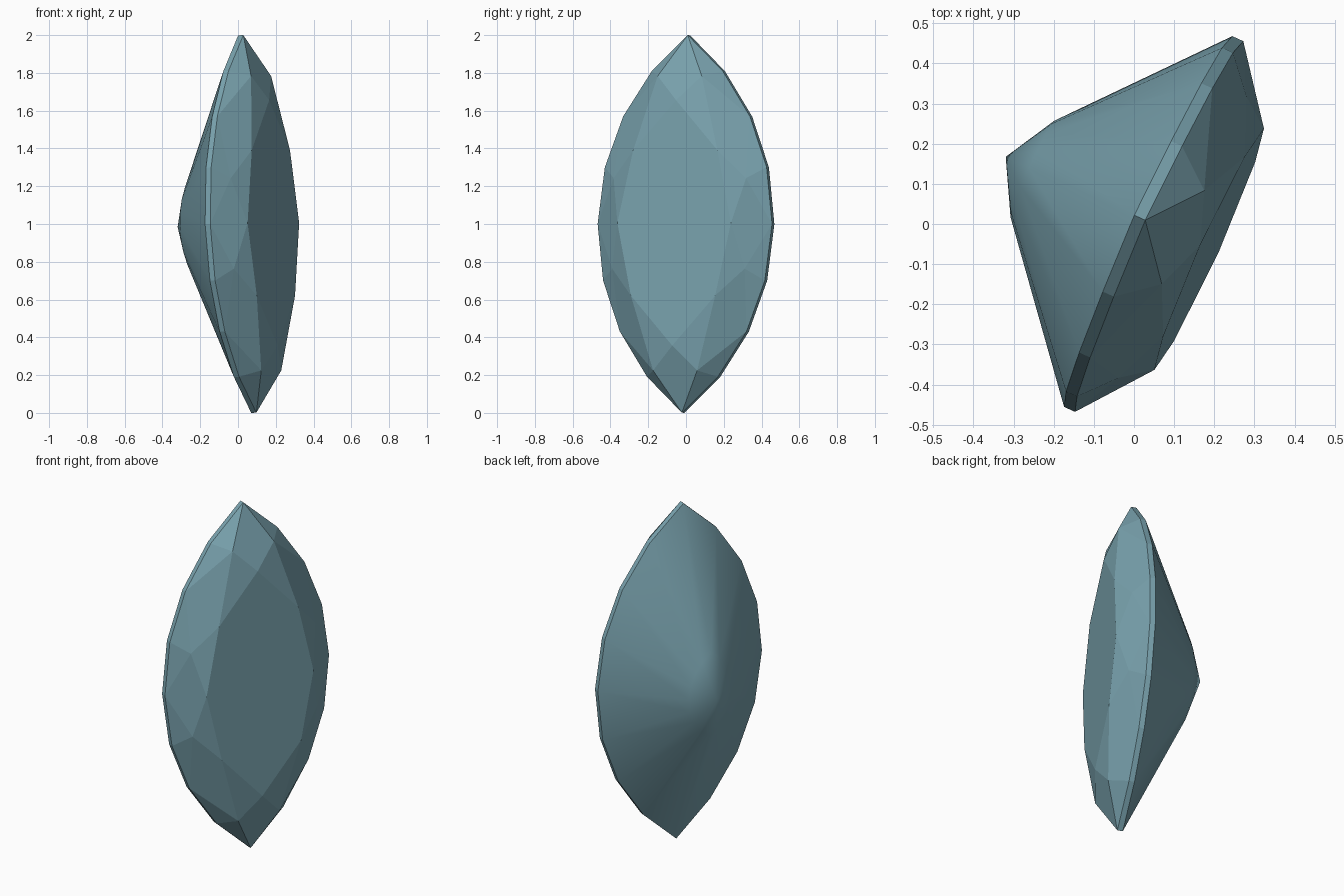
import bpy, bmesh, math
from mathutils import Matrix, Vector

if "Cube" in bpy.data.objects:
    bpy.data.objects.remove(bpy.data.objects["Cube"])

# Marquise gem in local space: u = width, v = length, h = height above the girdle
HALF_W, GIRDLE, TABLE_H = 0.507, 0.015, 0.152
R = (1 + HALF_W ** 2) / (2 * HALF_W)          # radius of each outline arc


def half_width(v):
    return max(0.0, HALF_W - R + math.sqrt(R * R - v * v))


def around(quarter):
    """Mirror a quarter profile (tip to side, as u, v) into a full loop."""
    right = quarter + [(u, -v) for u, v in reversed(quarter) if v > 0]
    return right + [(-u, v) for u, v in reversed(right) if u > 0]


bm = bmesh.new()


def ring(points, h):
    return [bm.verts.new((u, v, h)) for u, v in points]


outline = around([(half_width(v), v) for v in (1, 0.81, 0.57, 0.3, 0)])
upper = ring(outline, GIRDLE)
lower = ring(outline, -GIRDLE)

# Table corners and the star points between them
table = ring(around([(0, 0.65), (0.245, 0.385), (0.33, 0)]), TABLE_H)
stars = [bm.verts.new((u, v, h)) for u, v, h in
         [(0.128, 0.78, 0.11), (0.385, 0.24, 0.088),
          (0.385, -0.24, 0.088), (0.128, -0.78, 0.11),
          (-0.128, -0.78, 0.11), (-0.385, -0.24, 0.088),
          (-0.385, 0.24, 0.088), (-0.128, 0.78, 0.11)]]

# Crown: table, star facets, kites and upper girdle facets
bm.faces.new(table)
for i in range(8):
    g = 2 * i
    bm.faces.new((table[i], stars[i], table[(i + 1) % 8]))
    bm.faces.new((table[i], stars[i - 1], upper[g], stars[i]))
    bm.faces.new((stars[i], upper[g], upper[g + 1]))
    bm.faces.new((stars[i], upper[g + 1], upper[(g + 2) % 16]))

# Girdle band and smooth pavilion down to the culet
inner = ring([(u * 0.26, v * 0.25) for u, v in outline], -0.332)
culet = bm.verts.new((0, 0, -0.405))
for i in range(16):
    j = (i + 1) % 16
    bm.faces.new((upper[i], upper[j], lower[j], lower[i]))
    for f in (bm.faces.new((lower[i], lower[j], inner[j], inner[i])),
              bm.faces.new((inner[i], inner[j], culet))):
        f.smooth = True
bmesh.ops.recalc_face_normals(bm, faces=bm.faces)

# Stand the gem on its tip, turned and slightly leaning
n = Vector((0.91, -0.413, 0.038)).normalized()
w = Vector((0.413, 0.91, 0)).normalized()
basis = Matrix((w, n.cross(w), n)).transposed().to_4x4()
bm.transform(Matrix.Translation((0.049, 0, 1)) @ basis)

mesh = bpy.data.meshes.new("gem")
bm.to_mesh(mesh)
bm.free()
gem = bpy.data.objects.new("gem", mesh)
bpy.context.collection.objects.link(gem)

mat = bpy.data.materials.new("teal_stone")
mat.diffuse_color = (0.19, 0.36, 0.42, 1)
mat.use_nodes = True
mat.node_tree.nodes["Principled BSDF"].inputs["Base Color"].default_value = mat.diffuse_color
mesh.materials.append(mat)
